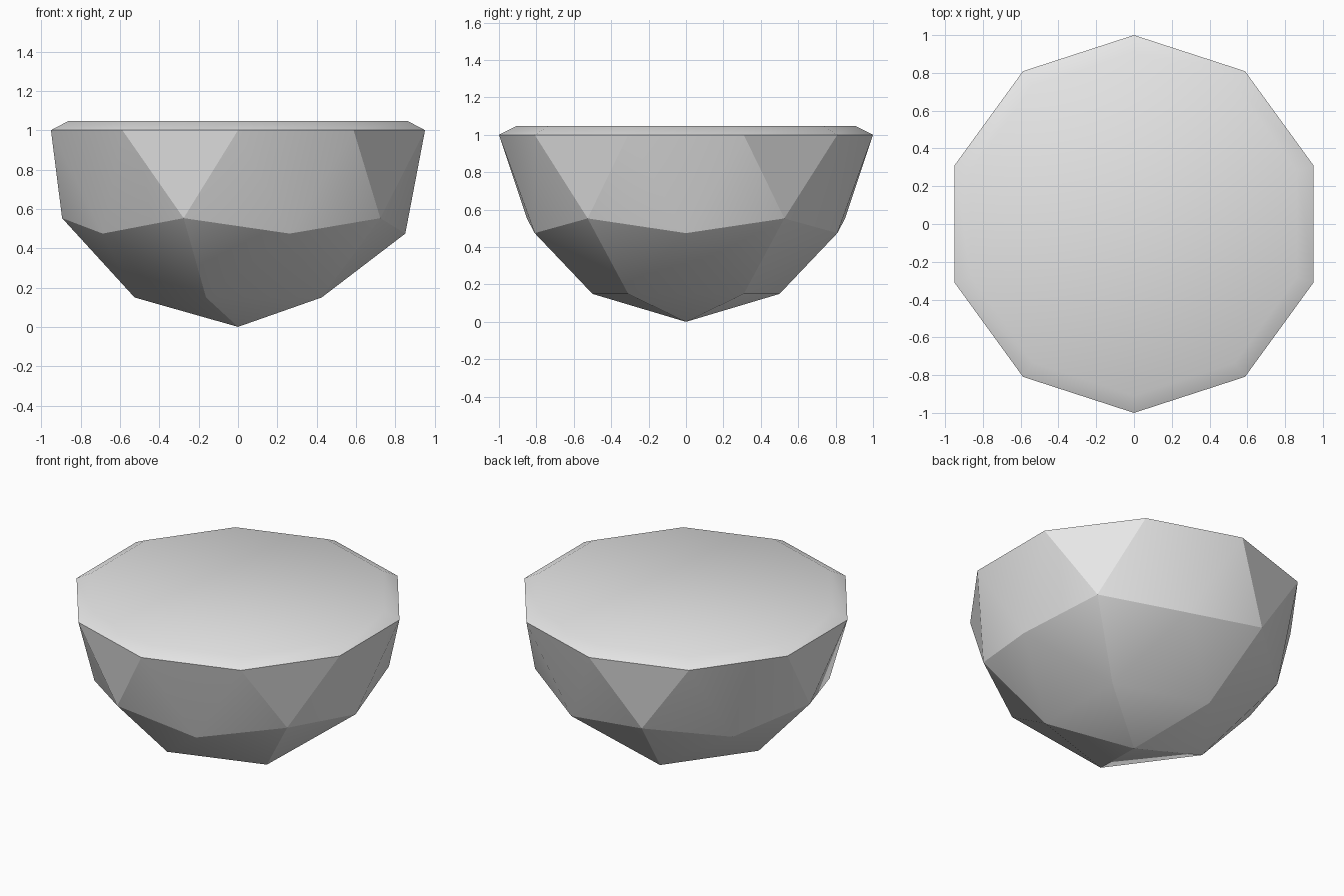
import bpy
import bmesh
import math
from mathutils import Vector

if "Cube" in bpy.data.objects:
    bpy.data.objects.remove(bpy.data.objects["Cube"], do_unlink=True)

RIM_Z = 1.0
CAP_Z = 1.046
CAP_SCALE = 0.908

# Single plain grey
grey = bpy.data.materials.new("plain grey")
grey.use_nodes = True
colour = (0.8, 0.8, 0.8, 1)
grey.diffuse_color = colour
grey.node_tree.nodes["Principled BSDF"].inputs["Base Color"].default_value = colour

# Faceted bowl: lower half of a coarse icosphere
bm = bmesh.new()
bmesh.ops.create_icosphere(bm, subdivisions=2, radius=1)
upper = [v for v in bm.verts if v.co.z > 0.01]
bmesh.ops.delete(bm, geom=upper, context="VERTS")
bmesh.ops.translate(bm, verts=bm.verts, vec=Vector((0, 0, RIM_Z)))

# Sloped rim and flat lid
rim = [e for e in bm.edges if e.is_boundary]
ring = bmesh.ops.extrude_edge_only(bm, edges=rim)["geom"]
for v in [g for g in ring if isinstance(g, bmesh.types.BMVert)]:
    v.co = Vector((v.co.x * CAP_SCALE, v.co.y * CAP_SCALE, CAP_Z))
bmesh.ops.holes_fill(bm, edges=[e for e in bm.edges if e.is_boundary], sides=0)
bmesh.ops.recalc_face_normals(bm, faces=bm.faces)
bm.normal_update()

# Soft lid edge, crisp rim and main facet ridges
for f in bm.faces:
    f.smooth = True
for e in bm.edges:
    on_lid = all(v.co.z > RIM_Z + 0.01 for v in e.verts)
    e.smooth = on_lid or e.calc_face_angle(0) < math.radians(20)

mesh = bpy.data.meshes.new("bowl")
bm.to_mesh(mesh)
bm.free()
mesh.materials.append(grey)
bowl = bpy.data.objects.new("bowl", mesh)
bpy.context.collection.objects.link(bowl)
